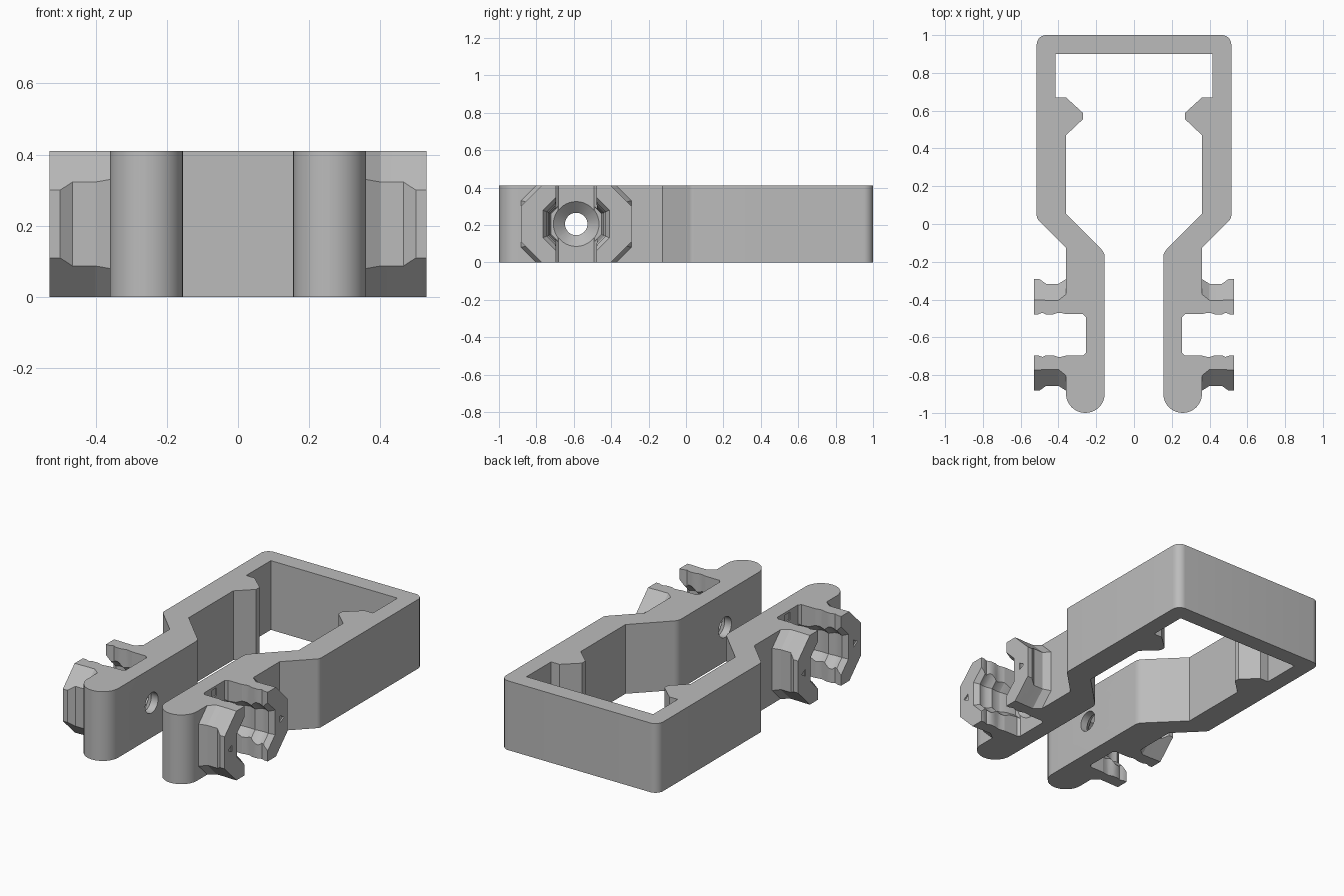
import bpy, bmesh, math
from mathutils import Vector

HEIGHT = 0.41
MID_Y, MID_Z = -0.587, HEIGHT / 2

cube = bpy.data.objects.get("Cube")
if cube:
    bpy.data.objects.remove(cube, do_unlink=True)

grey = bpy.data.materials.new("plain_grey")
grey.use_nodes = True
grey.diffuse_color = (0.5, 0.5, 0.5, 1)
shader = next(n for n in grey.node_tree.nodes if n.type == 'BSDF_PRINCIPLED')
shader.inputs["Base Color"].default_value = grey.diffuse_color


def loft(name, rings, mirrored=True):
    """Closed solid through rings of 3D points, optionally repeated on the -x side."""
    bm = bmesh.new()
    loops = [[bm.verts.new(p) for p in ring] for ring in rings]
    for a, b in zip(loops, loops[1:]):
        for i in range(len(a)):
            j = (i + 1) % len(a)
            bm.faces.new((a[i], a[j], b[j], b[i]))
    bm.faces.new(loops[0][::-1])
    bm.faces.new(loops[-1])
    bmesh.ops.recalc_face_normals(bm, faces=bm.faces)
    mesh = bpy.data.meshes.new(name)
    bm.to_mesh(mesh)
    bm.free()
    mesh.materials.append(grey)
    obj = bpy.data.objects.new(name, mesh)
    bpy.context.collection.objects.link(obj)
    if mirrored:
        mirror = obj.modifiers.new("both_sides", 'MIRROR')
        mirror.use_mirror_merge = False
    return obj


def side_ring(x, points):
    """Ring in a plane of constant x, points given from the socket centre."""
    return [(x, MID_Y + y, MID_Z + z) for y, z in points]


def ngon(n, radius, turn=0.0):
    return [(radius * math.cos(turn + math.tau * i / n),
             radius * math.sin(turn + math.tau * i / n)) for i in range(n)]


def rounded(points, steps=10):
    """Closed outline whose corners (x, y, radius) are filleted."""
    out = []
    for i, (x, y, r) in enumerate(points):
        p = Vector((x, y))
        if not r:
            out.append(p)
            continue
        a = (Vector(points[i - 1][:2]) - p).normalized()
        b = (Vector(points[(i + 1) % len(points)][:2]) - p).normalized()
        half = a.angle(b) / 2
        centre = p + (a + b).normalized() * r / math.sin(half)
        start = p + a * r / math.tan(half) - centre
        end = p + b * r / math.tan(half) - centre
        for k in range(steps + 1):
            t = k / steps
            sweep = math.pi - 2 * half
            out.append(centre + (start * math.sin((1 - t) * sweep)
                                 + end * math.sin(t * sweep)) / math.sin(sweep))
    return out


# Frame: bent clip outline with inner nubs and round leg ends
half = [(0.515, 1, 0.05), (0.515, 0.03, 0.04), (0.36, -0.125, 0),
        (0.36, -1, 0.102), (0.155, -1, 0.102), (0.155, -0.152, 0.06),
        (0.36, 0.053, 0), (0.36, 0.47, 0), (0.27, 0.555, 0), (0.27, 0.588, 0),
        (0.36, 0.67, 0), (0.415, 0.67, 0), (0.415, 0.9, 0)]
outline = rounded(half + [(-x, y, r) for x, y, r in reversed(half)])
frame = loft("clip_frame", [[(p.x, p.y, z) for p in outline] for z in (0, HEIGHT)], False)


# Sockets: waisted octagons on the outside of both legs
def socket_section(hy, total):
    hz, t = total - hy, MID_Z
    quarter = [(hy, hz), (total - t, t)]
    top = quarter + [(-y, z) for y, z in reversed(quarter)]
    return top + [(-y, -z) for y, z in top]


socket_profile = [(0.36, 0.295, 0.42), (0.4, 0.27, 0.388), (0.465, 0.27, 0.388),
                  (0.5, 0.295, 0.39), (0.53, 0.295, 0.39)]
sockets = loft("side_sockets", [side_ring(x, socket_section(h, s)) for x, h, s in socket_profile])

# Cutters: ribbed vertical slot
slot_profile = [(0.255, 0.095), (0.27, 0.11), (0.36, 0.11), (0.385, 0.116), (0.405, 0.116),
                (0.43, 0.108), (0.465, 0.108), (0.485, 0.117), (0.51, 0.108), (0.56, 0.108)]
slot = loft("slot_cutter", [side_ring(x, [(-h, -1), (h, -1), (h, 1), (-h, 1)])
                            for x, h in slot_profile])

# Cutters: ribbed octagonal cavity
cavity_profile = [(0.257, 0.135), (0.32, 0.14), (0.36, 0.153), (0.385, 0.156), (0.42, 0.147),
                  (0.45, 0.163), (0.475, 0.165), (0.5, 0.157), (0.53, 0.177), (0.56, 0.177)]
corner = 1 / math.cos(math.pi / 8)
cavity = loft("cavity_cutter", [side_ring(x, ngon(8, h * corner, math.pi / 8))
                                for x, h in cavity_profile])

# Cutters: countersunk screw hole
screw_hole = loft("screw_hole_cutter", [side_ring(x, ngon(40, r)) for x, r in
                                        ((0.3, 0.122), (0.257, 0.122), (0.2, 0.06), (0.1, 0.06))])

# Cutters: shallow arrow marks on the rims and a square mark on the slot floor
arrows = []
for side in (-1, 1):
    mark = [(side * (0.237 + y), z) for y, z in ngon(3, 0.024)]
    arrows.append(loft("arrow_cutter", [side_ring(x, mark) for x in (0.522, 0.54)]))
square = [(y, z + 0.168) for y, z in ngon(4, 0.032, math.pi / 4)]
square_mark = loft("square_cutter", [side_ring(x, square) for x in (0.247, 0.28)])


def carve(obj, cutters):
    for cutter in cutters:
        mod = obj.modifiers.new("cut", 'BOOLEAN')
        mod.operation = 'DIFFERENCE'
        mod.solver = 'EXACT'
        mod.object = cutter
    bpy.context.view_layer.update()
    graph = bpy.context.evaluated_depsgraph_get()
    mesh = bpy.data.meshes.new_from_object(obj.evaluated_get(graph))
    obj.modifiers.clear()
    obj.data = mesh


carve(frame, [slot, cavity, screw_hole, square_mark])
carve(sockets, [slot, cavity] + arrows)
for cutter in [slot, cavity, screw_hole, square_mark] + arrows:
    bpy.data.objects.remove(cutter, do_unlink=True)

# Shading: smooth round parts, crisp edges
for obj in (frame, sockets):
    bpy.ops.object.select_all(action='DESELECT')
    obj.select_set(True)
    bpy.context.view_layer.objects.active = obj
    bpy.ops.object.shade_smooth_by_angle(angle=math.radians(25))
